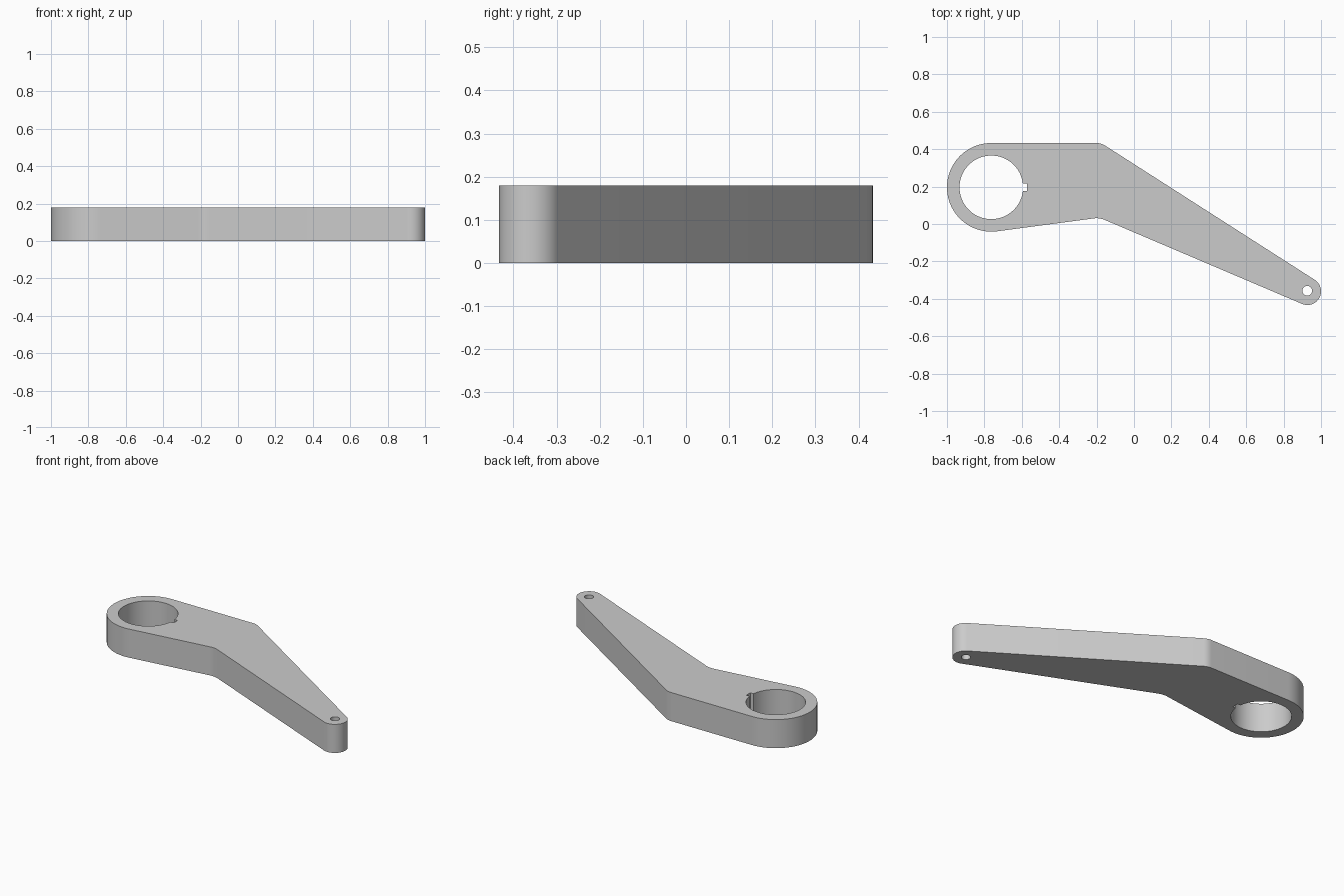
import bpy, bmesh
from math import acos, asin, atan2, cos, sin, pi, radians, tau
from mathutils import Vector

if "Cube" in bpy.data.objects:
    bpy.data.objects.remove(bpy.data.objects["Cube"], do_unlink=True)

HEIGHT = 0.18
hub, hub_r, bore_r = Vector((-0.763, 0.196)), 0.237, 0.17
tip, tip_r, pin_r = Vector((0.927, -0.36)), 0.073, 0.026
pin = Vector((0.926, -0.357))
upper_bend, lower_bend = Vector((-0.176, 0.433)), Vector((-0.185, 0.034))


def arc(centre, r, a0, a1, n):
    return [centre + r * Vector((cos(a0 + (a1 - a0) * i / n), sin(a0 + (a1 - a0) * i / n)))
            for i in range(n + 1)]


def tangent_angle(point, centre, r, side):
    d = point - centre
    return atan2(d.y, d.x) + side * acos(r / d.length)


def rounded(before, corner, after, reach, n=8):
    p = corner + (before - corner).normalized() * reach
    q = corner + (after - corner).normalized() * reach
    return [p * (1 - t) ** 2 + corner * 2 * t * (1 - t) + q * t * t
            for t in (i / n for i in range(n + 1))]


# Outer outline: two round ends joined by tangent lines with softened bends
hub_arc = arc(hub, hub_r, pi / 2, tau + tangent_angle(lower_bend, hub, hub_r, -1), 48)
tip_arc = arc(tip, tip_r, tangent_angle(lower_bend, tip, tip_r, 1) - tau,
              tangent_angle(upper_bend, tip, tip_r, -1), 28)
outline = (hub_arc + rounded(hub_arc[-1], lower_bend, tip_arc[0], 0.03)
           + tip_arc + rounded(tip_arc[-1], upper_bend, hub_arc[0], 0.025))

# Bore with a square keyway facing the arm, and the small pin hole
key_half, key_x = 0.02, 0.191
key_angle = asin(key_half / bore_r)
bore = arc(hub, bore_r, key_angle, tau - key_angle, 64)
bore += [hub + Vector((key_x, -key_half)), hub + Vector((key_x, key_half))]
pin_hole = arc(pin, pin_r, 0, tau, 32)[:-1]

# Fill the profile and extrude it
bm = bmesh.new()
for loop in (outline, bore, pin_hole):
    verts = [bm.verts.new((p.x, p.y, 0)) for p in loop]
    for a, b in zip(verts, verts[1:] + verts[:1]):
        bm.edges.new((a, b))
bmesh.ops.triangle_fill(bm, edges=bm.edges[:], use_beauty=True, normal=(0, 0, 1))
extruded = bmesh.ops.extrude_face_region(bm, geom=bm.faces[:], use_keep_orig=True)
bmesh.ops.translate(bm, vec=(0, 0, HEIGHT),
                    verts=[v for v in extruded["geom"] if isinstance(v, bmesh.types.BMVert)])
bmesh.ops.recalc_face_normals(bm, faces=bm.faces[:])

mesh = bpy.data.meshes.new("lever_arm")
bm.to_mesh(mesh)
bm.free()
lever = bpy.data.objects.new("lever_arm", mesh)
bpy.context.collection.objects.link(lever)

# Plain grey metal
grey = bpy.data.materials.new("grey_metal")
grey.use_nodes = True
colour = (0.6, 0.6, 0.6, 1)
grey.diffuse_color = colour
grey.node_tree.nodes["Principled BSDF"].inputs["Base Color"].default_value = colour
mesh.materials.append(grey)

bpy.context.view_layer.objects.active = lever
lever.select_set(True)
bpy.ops.object.shade_smooth_by_angle(angle=radians(30))
